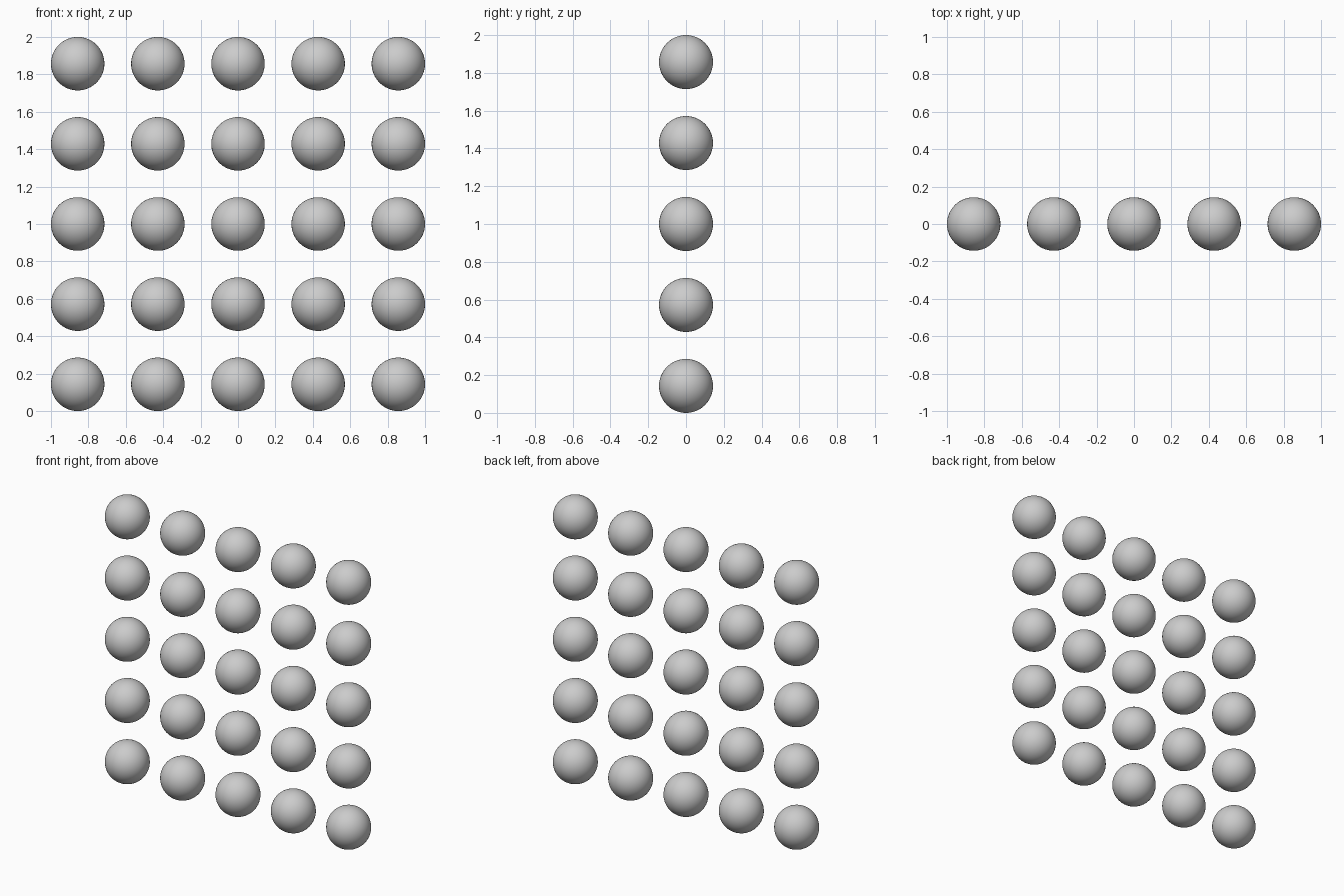
import bpy

if "Cube" in bpy.data.objects:
    bpy.data.objects.remove(bpy.data.objects["Cube"])

RADIUS = 1 / 7          # five balls and four gaps of one radius span 2 units
STEP = 3 * RADIUS
COUNT = 5

# Master ball, shared by the whole grid
bpy.ops.mesh.primitive_uv_sphere_add(segments=64, ring_count=32, radius=RADIUS)
master = bpy.context.object
bpy.ops.object.shade_smooth()
master.data.name = "ball"

# Upright 5 x 5 wall of separate balls
for row in range(COUNT):
    for col in range(COUNT):
        if row == col == 0:
            ball = master
        else:
            ball = bpy.data.objects.new("ball", master.data)
            bpy.context.collection.objects.link(ball)
        ball.name = f"ball_row{row + 1}_column{col + 1}"
        ball.location = ((col - 2) * STEP, 0, RADIUS + row * STEP)
